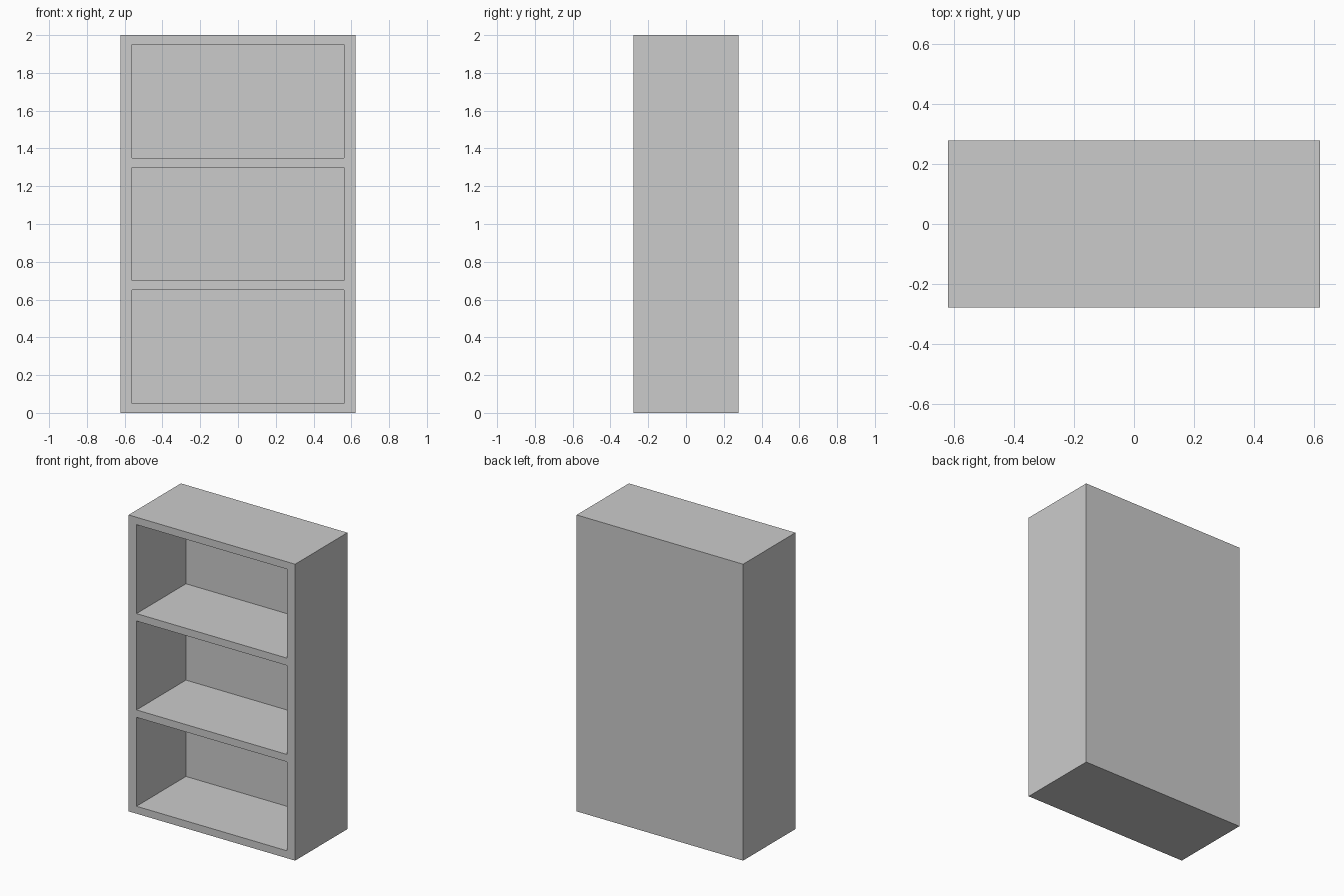
import bpy, bmesh
from mathutils import Vector, Matrix

default = bpy.data.objects.get("Cube")
if default:
    bpy.data.objects.remove(default, do_unlink=True)

# Overall dimensions
WIDTH, DEPTH, HEIGHT = 1.243, 0.557, 2.0
SIDE, BOARD, BACK = 0.059, 0.05, 0.03
BAYS = 3
bay_height = (HEIGHT - BOARD * (BAYS + 1)) / BAYS
inner = WIDTH / 2 - SIDE

grey = bpy.data.materials.new("light grey")
grey.use_nodes = True
colour = (0.6, 0.6, 0.6, 1)
grey.diffuse_color = colour
for node in grey.node_tree.nodes:
    if node.type == "BSDF_PRINCIPLED":
        node.inputs["Base Color"].default_value = colour

# Solid carcass
bm = bmesh.new()
bmesh.ops.create_cube(bm, size=1)
bmesh.ops.scale(bm, vec=(WIDTH, DEPTH, HEIGHT), verts=bm.verts)
bmesh.ops.translate(bm, vec=(0, 0, HEIGHT / 2), verts=bm.verts)


def front_faces():
    bm.normal_update()
    return [f for f in bm.faces if f.normal.y < -0.9]


def cut_front(point, normal):
    faces = front_faces()
    edges = {e for f in faces for e in f.edges}
    verts = {v for f in faces for v in f.verts}
    bmesh.ops.bisect_plane(bm, geom=faces + list(edges) + list(verts),
                           plane_co=point, plane_no=normal)


# Divide the front into frame, shelf edges and bay openings
bays = [BOARD + i * (bay_height + BOARD) for i in range(BAYS)]
for x in (-inner, inner):
    cut_front(Vector((x, 0, 0)), Vector((1, 0, 0)))
for z in bays:
    for level in (z, z + bay_height):
        cut_front(Vector((0, 0, level)), Vector((0, 0, 1)))

# Push the bay openings in to the back panel
openings = []
for f in front_faces():
    c = f.calc_center_median()
    if abs(c.x) < inner and any(z < c.z < z + bay_height for z in bays):
        openings.append(f)
pushed = bmesh.ops.extrude_discrete_faces(bm, faces=openings)["faces"]
bmesh.ops.translate(bm, vec=(0, DEPTH - BACK, 0),
                    verts=list({v for f in pushed for v in f.verts}))
bmesh.ops.recalc_face_normals(bm, faces=bm.faces)

mesh = bpy.data.meshes.new("bookcase")
bm.to_mesh(mesh)
bm.free()
mesh.materials.append(grey)
bookcase = bpy.data.objects.new("bookcase", mesh)
bpy.context.collection.objects.link(bookcase)
